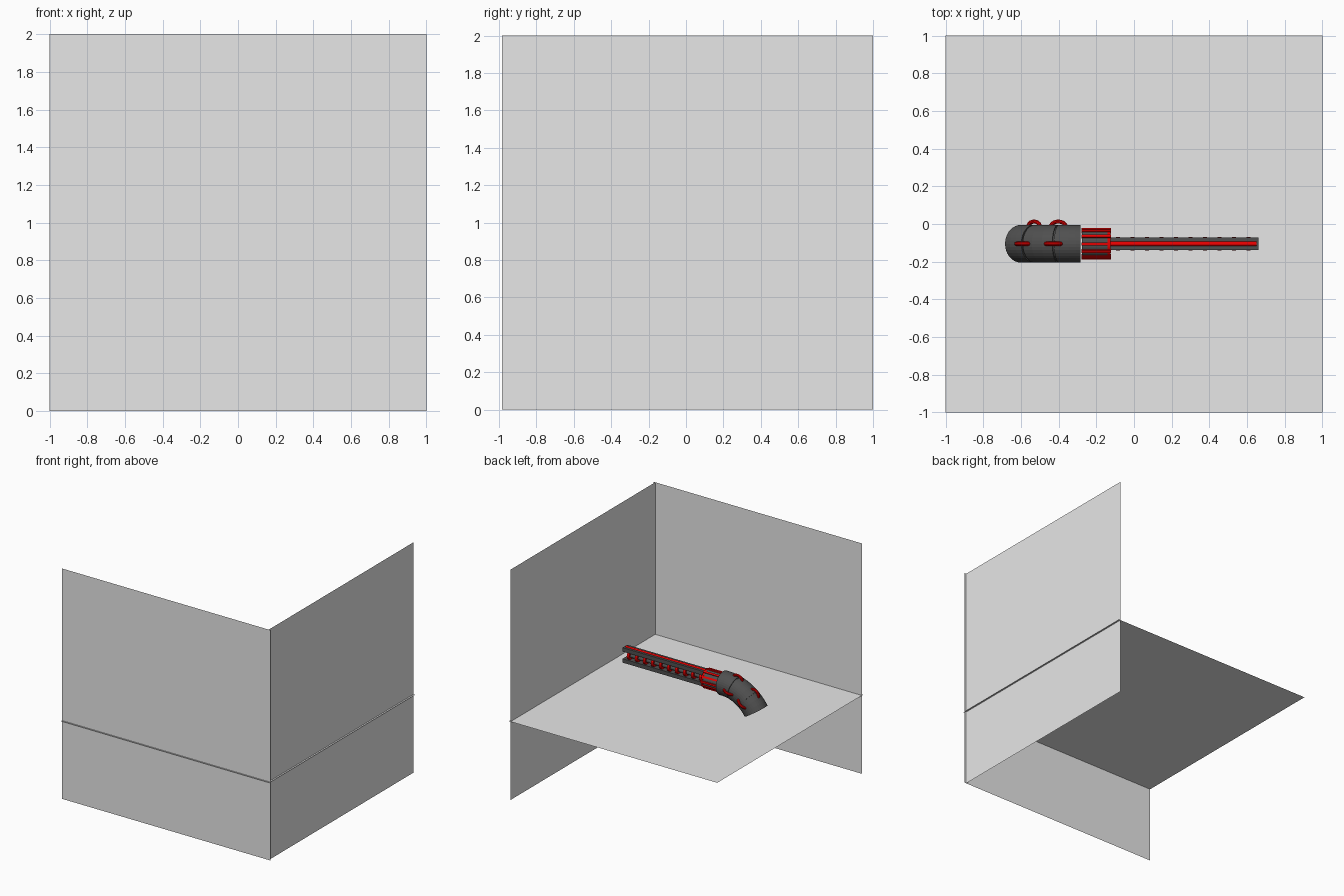
import bpy, bmesh, math
from mathutils import Vector, Matrix

if "Cube" in bpy.data.objects:
    bpy.data.objects.remove(bpy.data.objects["Cube"])

def mat(name, rgb):
    m = bpy.data.materials.new(name)
    m.diffuse_color = (*rgb, 1)
    m.use_nodes = True
    m.node_tree.nodes["Principled BSDF"].inputs["Base Color"].default_value = m.diffuse_color
    return m

WALL = mat("light_grey", (0.8, 0.8, 0.8))
DARK = mat("dark_grey", (0.08, 0.08, 0.08))
RED = mat("red", (0.8, 0.0, 0.0))
YC, ZC = -0.105, 0.935            # long axis of the tool

def finish(bm, name, m):
    bmesh.ops.recalc_face_normals(bm, faces=bm.faces)
    me = bpy.data.meshes.new(name)
    bm.to_mesh(me)
    bm.free()
    me.materials.append(m)
    ob = bpy.data.objects.new(name, me)
    bpy.context.collection.objects.link(ob)
    return ob

def panel(name, corners):
    bm = bmesh.new()
    bm.faces.new([bm.verts.new(c) for c in corners])
    return finish(bm, name, WALL)

def box(name, lo, hi, m, rot=0.0):
    """Box from corner to corner, optionally turned about the long axis."""
    lo, hi = Vector(lo), Vector(hi)
    bm = bmesh.new()
    bmesh.ops.create_cube(bm, size=1)
    bmesh.ops.scale(bm, verts=bm.verts, vec=hi - lo)
    bmesh.ops.translate(bm, verts=bm.verts, vec=(lo + hi) / 2)
    bmesh.ops.rotate(bm, verts=bm.verts, cent=(0, YC, ZC), matrix=Matrix.Rotation(rot, 3, 'X'))
    return finish(bm, name, m)

def rod(name, x0, x1, r, m, n=24, y=YC, z=ZC):
    bm = bmesh.new()
    bmesh.ops.create_cone(bm, segments=n, radius1=r, radius2=r, depth=x1 - x0, cap_ends=True,
                          matrix=Matrix.Translation(((x0 + x1) / 2, y, z)) @ Matrix.Rotation(math.pi / 2, 4, 'Y'))
    return finish(bm, name, m)

def sweep(name, path, r, m, n):
    """Capped tube; path holds (point, side axis, second axis, radius factor)."""
    bm = bmesh.new()
    rings = []
    for p, u, v, k in path:
        rings.append([bm.verts.new(p + r * k * (u * math.cos(a) + v * math.sin(a)))
                      for a in (2 * math.pi * i / n for i in range(n))])
    for a, b in zip(rings, rings[1:]):
        for i in range(n):
            bm.faces.new((a[i], a[(i + 1) % n], b[(i + 1) % n], b[i]))
    bm.faces.new(rings[0])
    bm.faces.new(rings[-1])
    return finish(bm, name, m)

# Floor and two walls
FZ, E = 0.68, 0.985
panel("floor", [(-1, -1, FZ), (1, -1, FZ), (1, 1, FZ), (-1, 1, FZ)])
panel("front_wall", [(-1, -E, 0), (1, -E, 0), (1, -E, 2), (-1, -E, 2)])
panel("right_wall", [(E, -E, 0), (E, 1, 0), (E, 1, 2), (E, -E, 2)])

# Curved grip: three ribbed segments along an arc, seams between
R, X0 = 0.35, -0.305
def arc(t):
    p = Vector((X0 - R * math.sin(t), YC, ZC - R * (1 - math.cos(t))))
    return p, Vector((0, 1, 0)), Vector((-math.sin(t), 0, math.cos(t))), Vector((-math.cos(t), 0, -math.sin(t)))

cuts = [0, 16, 40, 58]
for s in range(3):
    a, b = math.radians(cuts[s] + 0.6), math.radians(cuts[s + 1] - 0.6)
    path = [(*arc(a + (b - a) * i / 3)[:3], 1) for i in range(4)]
    if s == 0:
        path.insert(0, (Vector((-0.283, YC, ZC)), path[0][1], Vector((0, 0, 1)), 1))
    sweep("grip_segment", path, 0.1, DARK, 36)
sweep("grip_core", [(*arc(math.radians(57 * i / 12))[:3], 1) for i in range(13)], 0.093, DARK, 24)

# Red loops bridging the seams, on the top and the back side
for deg in cuts[1:3]:
    p, side, up, tan = arc(math.radians(deg))
    for out, across in ((up, side), (side, up)):
        path = []
        for i in range(11):
            t = math.pi * i / 10
            q = p + out * (0.088 + 0.03 * math.sin(t)) - tan * 0.042 * math.cos(t)
            d = (tan * 0.042 * math.sin(t) + out * 0.03 * math.cos(t)).normalized()
            path.append((q, across, d.cross(across), 1))
        sweep("seam_loop", path, 0.011, RED, 10)

# Sleeve with lengthwise red strips and end collar
rod("sleeve", -0.275, -0.135, 0.077, DARK)
rod("sleeve_collar", -0.14, -0.125, 0.078, RED)
for i in range(12):
    box("sleeve_strip", (-0.278, YC - 0.008, ZC + 0.068), (-0.122, YC + 0.008, ZC + 0.084), RED, i * math.pi / 6)

# Twin rails with red inlays, core and evenly spaced rings
for s in (1, -1):
    z = ZC + s * 0.048
    box("rail", (-0.13, YC - 0.033, z - 0.017), (0.66, YC + 0.033, z + 0.017), DARK)
    rod("rail_inlay", -0.13, 0.65, 0.013, RED, 12, z=z + s * 0.012)
rod("core", -0.13, 0.63, 0.017, DARK, 16)
for i in range(10):
    x = -0.095 + i * 0.077
    rod("core_ring", x, x + 0.02, 0.036, RED, 20)
